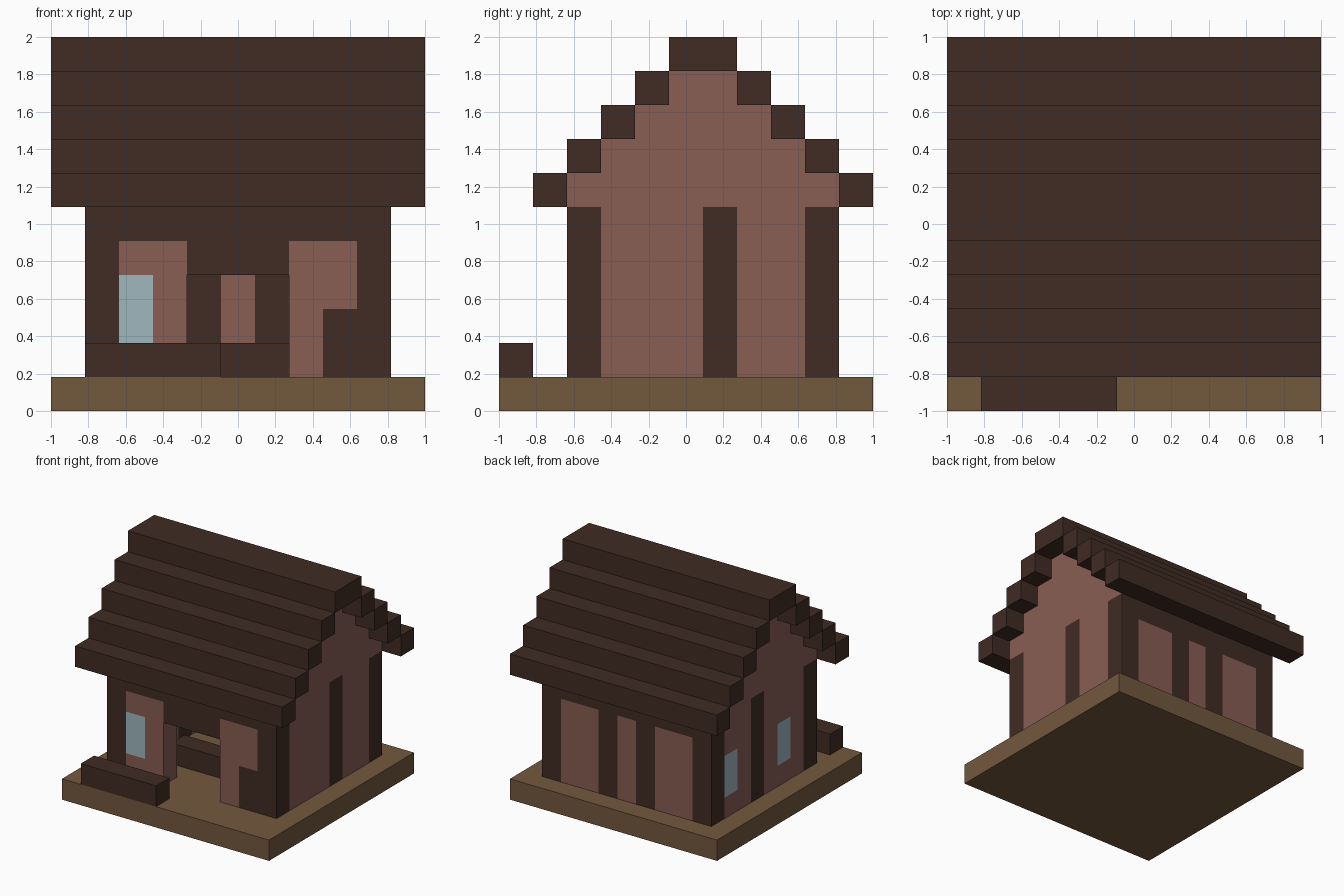
import bpy
import bmesh
from mathutils import Vector

cube = bpy.data.objects.get("Cube")
if cube:
    bpy.data.objects.remove(cube, do_unlink=True)

N = 11            # blocks along each side
U = 2 / N         # size of one block


def material(name, rgb):
    m = bpy.data.materials.new(name)
    m.use_nodes = True
    color = (*rgb, 1)
    m.diffuse_color = color
    bsdf = m.node_tree.nodes["Principled BSDF"]
    bsdf.inputs["Base Color"].default_value = color
    bsdf.inputs["Roughness"].default_value = 0.9
    return m


DARK = material("dark timber", (0.051, 0.025, 0.017))
CLAY = material("clay wall", (0.246, 0.109, 0.087))
PLANK = material("plank floor", (0.171, 0.098, 0.048))
GLASS = material("pale glass", (0.342, 0.474, 0.521))


def box(name, mat, xs, ys, zs):
    """Box covering the block ranges (start, end) on each axis."""
    bm = bmesh.new()
    bmesh.ops.create_cube(bm, size=1)
    spans = (xs, ys, zs)
    for v in bm.verts:
        block = [s[0] if c < 0 else s[1] for c, s in zip(v.co, spans)]
        v.co = Vector(block) * U - Vector((1, 1, 0))
    mesh = bpy.data.meshes.new(name)
    bm.to_mesh(mesh)
    bm.free()
    mesh.materials.append(mat)
    ob = bpy.data.objects.new(name, mesh)
    bpy.context.collection.objects.link(ob)
    return ob


def cell(i):
    return (i, i + 1)


def window_panel(name, axis, line, span, win, top):
    """Clay panel along an axis with a one block wide pane in column win."""
    def part(label, mat, run, zs):
        xs, ys = (run, cell(line)) if axis == "x" else (cell(line), run)
        box(name + label, mat, xs, ys, zs)
    part("_sill", CLAY, span, (1, 2))
    part("_pane", GLASS, cell(win), (2, 4))
    part("_head", CLAY, span, (4, top))
    for run in ((span[0], win), (win + 1, span[1])):
        if run[1] > run[0]:
            part("_side", CLAY, run, (2, 4))


# Floor and benches
box("floor_slab", PLANK, (0, N), (0, N), (0, 1))
box("porch_bench", DARK, (1, 5), (0, 1), (1, 2))
box("inner_bench", DARK, (3, 7), (4, 5), (1, 2))

# Posts at the corners and mid sides
for side, x in (("left", 9), ("right", 1)):
    for place, y in (("front", 2), ("middle", 6), ("back", 9)):
        box(f"{side}_{place}_post", DARK, cell(x), cell(y), (1, 6))

# Beams over the front and back walls
for place, y in (("front", 2), ("back", 9)):
    box(place + "_beam", DARK, (2, 9), cell(y), (5, 6))

# Front wall with doorway
window_panel("front_wall", "x", 2, (2, 4), 2, 5)
box("door_lintel", DARK, (4, 7), cell(2), (4, 5))
box("front_wall_upper", CLAY, (7, 9), cell(2), (3, 5))
box("front_wall_lower", CLAY, cell(7), cell(2), (1, 3))
box("front_post_block", DARK, cell(8), cell(2), (1, 3))

# Back wall, clay panels between two studs
for name, xs, mat in (("back_panel_right", (2, 4), CLAY),
                      ("back_stud_right", (4, 5), DARK),
                      ("back_panel_middle", (5, 6), CLAY),
                      ("back_stud_left", (6, 7), DARK),
                      ("back_panel_left", (7, 9), CLAY)):
    box(name, mat, xs, cell(9), (1, 5))

# Side walls
for name, ys, win in (("front", (3, 6), 4), ("back", (7, 9), 8)):
    box(f"left_{name}_panel", CLAY, cell(9), ys, (1, 6))
    window_panel(f"right_{name}_panel", "y", 1, ys, win, 6)

# Stepped gables and stepped roof
for step in range(4):
    z = 6 + step
    for side, x in (("left", 9), ("right", 1)):
        box(f"{side}_gable_step", CLAY, cell(x), (2 + step, 10 - step), cell(z))
    box("front_roof_step", DARK, (0, N), cell(1 + step), cell(z))
    box("back_roof_step", DARK, (0, N), cell(10 - step), cell(z))
box("roof_ridge", DARK, (0, N), (5, 7), cell(10))
